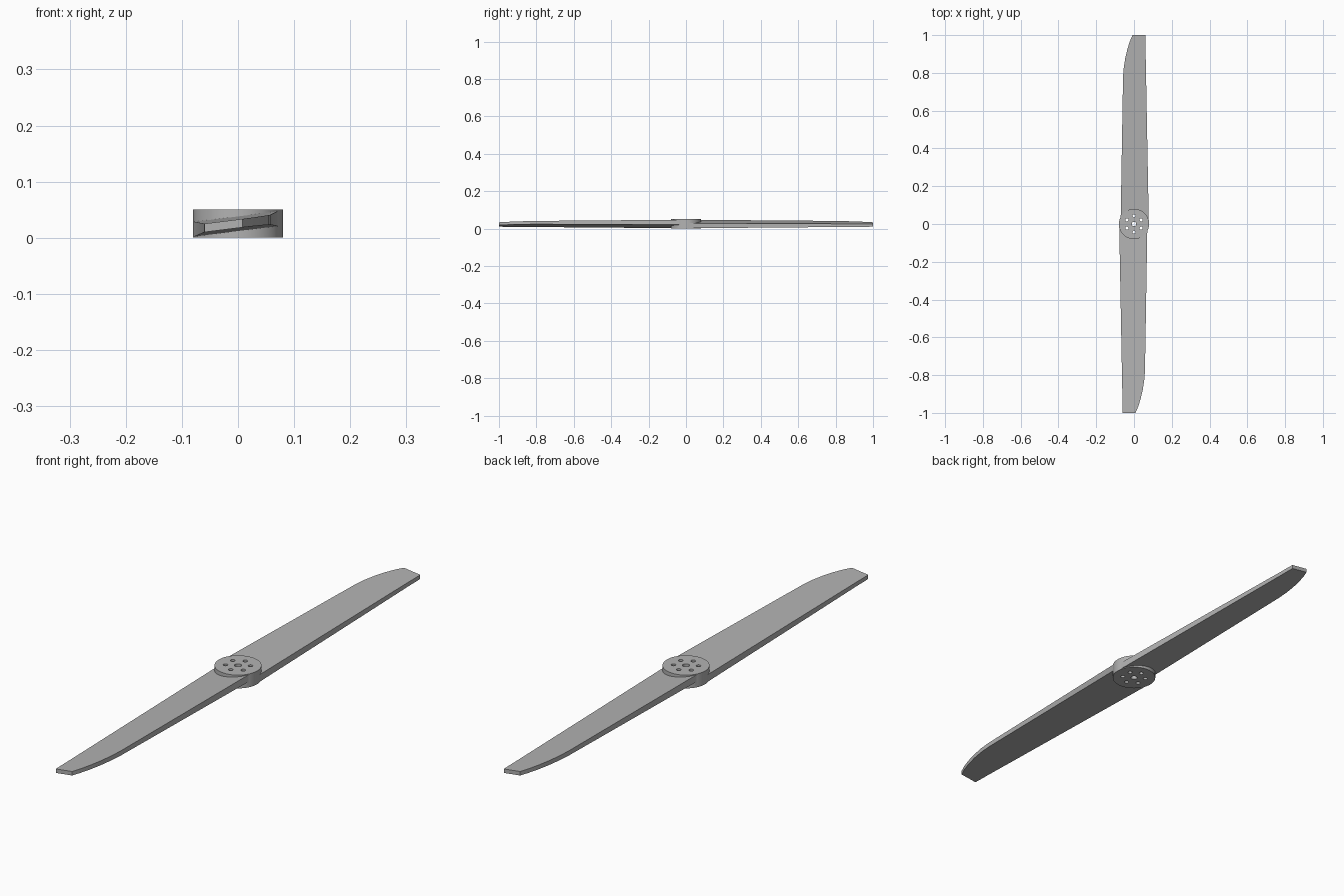
import bpy
import bmesh
from math import radians, sin, cos, pi

if "Cube" in bpy.data.objects:
    bpy.data.objects.remove(bpy.data.objects["Cube"], do_unlink=True)

grey = bpy.data.materials.new("plain_grey")
grey.use_nodes = True
COLOUR = (0.45, 0.45, 0.45, 1)
grey.diffuse_color = COLOUR
grey.node_tree.nodes["Principled BSDF"].inputs["Base Color"].default_value = COLOUR

MID, PITCH = 0.025, 0.125  # blade mid height and slope across the chord


def add_object(name, bm):
    bmesh.ops.recalc_face_normals(bm, faces=bm.faces)
    mesh = bpy.data.meshes.new(name)
    bm.to_mesh(mesh)
    bm.free()
    mesh.materials.append(grey)
    obj = bpy.data.objects.new(name, mesh)
    bpy.context.collection.objects.link(obj)
    return obj


def cylinder(bm, x, y, radius, depth, segments):
    made = bmesh.ops.create_cone(bm, cap_ends=True, segments=segments,
                                 radius1=radius, radius2=radius, depth=depth)
    bmesh.ops.translate(bm, vec=(x, y, MID), verts=made["verts"])


def blade(name, side):
    # Rows of (distance from hub, low edge x, high edge x); side -1 turns it half round
    rows = [(-0.005, -0.0785, 0.071), (0.78, -0.064, 0.058), (0.83, -0.063, 0.054),
            (0.88, -0.062, 0.046), (0.93, -0.061, 0.034), (0.97, -0.061, 0.021),
            (1.0, -0.06, 0.008)]
    bm = bmesh.new()
    rings = []
    for d, low, high in rows:
        half = 0.0135 - 0.006 * d
        ring = []
        for x, s in ((low, -1), (high, -1), (high, 1), (low, 1)):
            ring.append(bm.verts.new((x * side, -d * side, MID + PITCH * x + s * half)))
        rings.append(ring)
    for a, b in zip(rings, rings[1:]):
        for i in range(4):
            j = (i + 1) % 4
            bm.faces.new((a[i], a[j], b[j], b[i]))
    bm.faces.new(rings[0])
    bm.faces.new(rings[-1])
    return add_object(name, bm)


def boolean(target, tool, operation):
    bpy.context.view_layer.objects.active = target
    mod = target.modifiers.new(tool.name, "BOOLEAN")
    mod.operation, mod.object, mod.solver = operation, tool, "EXACT"
    bpy.ops.object.modifier_apply(modifier=mod.name)
    bpy.data.objects.remove(tool, do_unlink=True)


# Round hub joined with two opposite pitched blades
bm = bmesh.new()
cylinder(bm, 0, 0, 0.08, 0.05, 64)
propeller = add_object("propeller", bm)
boolean(propeller, blade("front_blade", 1), "UNION")
boolean(propeller, blade("back_blade", -1), "UNION")

# Shaft hole and ring of six bolt holes
bm = bmesh.new()
cylinder(bm, 0, 0, 0.012, 0.2, 32)
for k in range(6):
    angle = pi / 2 + k * pi / 3
    cylinder(bm, 0.043 * cos(angle), 0.043 * sin(angle), 0.008, 0.2, 24)
holes = add_object("hole_cutter", bm)
holes.hide_render = True
boolean(propeller, holes, "DIFFERENCE")

bpy.ops.object.select_all(action="DESELECT")
propeller.select_set(True)
bpy.context.view_layer.objects.active = propeller
bpy.ops.object.shade_smooth_by_angle(angle=radians(30))
